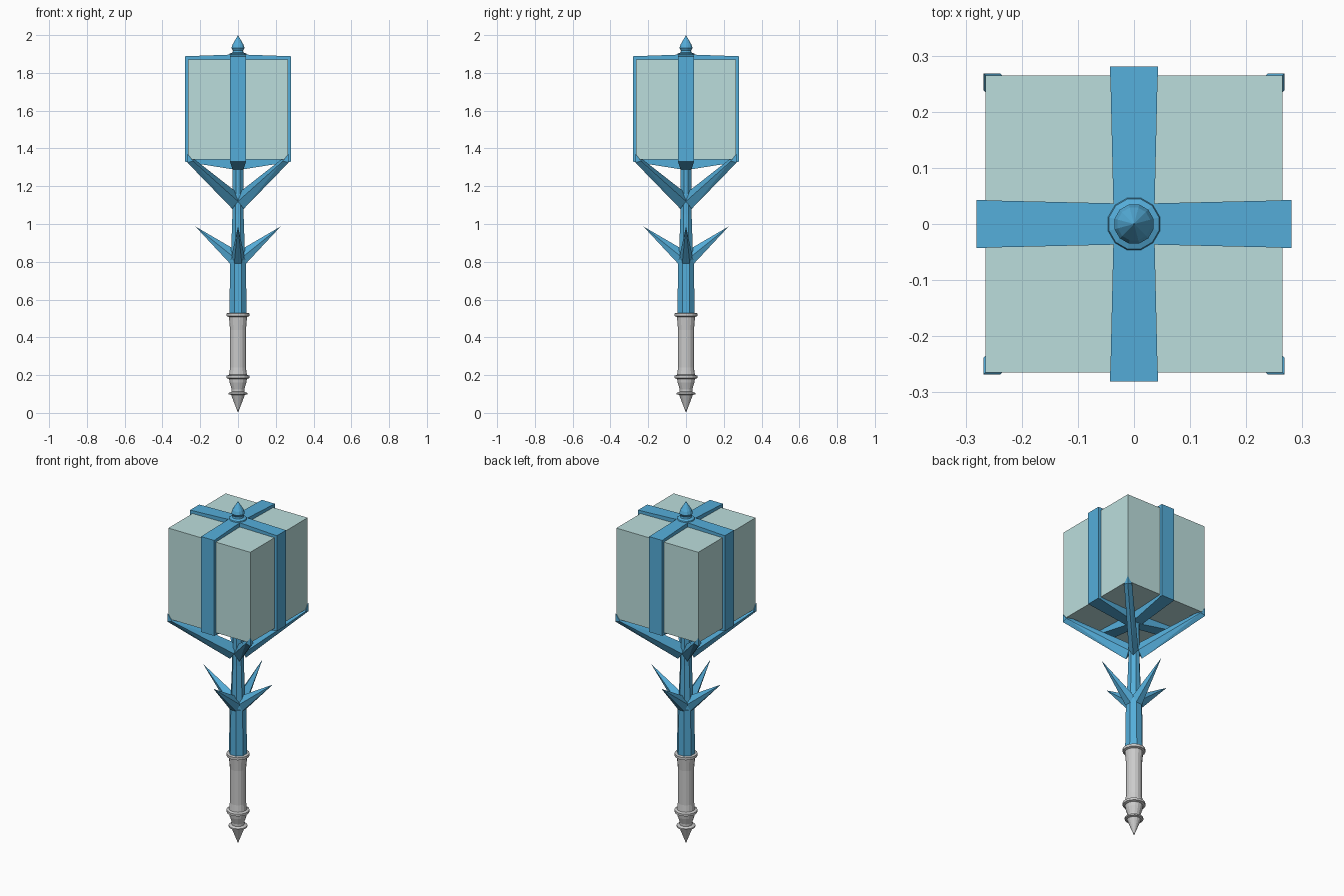
import bpy, bmesh
from math import cos, sin, pi
from mathutils import Matrix, Vector

if "Cube" in bpy.data.objects:
    bpy.data.objects.remove(bpy.data.objects["Cube"])


def material(name, rgb):
    m = bpy.data.materials.new(name)
    m.diffuse_color = (*rgb, 1)
    m.use_nodes = True
    m.node_tree.nodes["Principled BSDF"].inputs["Base Color"].default_value = m.diffuse_color
    return m


BLUE = material("blue_metal", (0.09, 0.42, 0.70))
GLASS = material("pale_glass", (0.50, 0.73, 0.72))


def finish(name, bm, mat=None):
    bmesh.ops.recalc_face_normals(bm, faces=bm.faces[:])
    me = bpy.data.meshes.new(name)
    bm.to_mesh(me)
    bm.free()
    ob = bpy.data.objects.new(name, me)
    bpy.context.collection.objects.link(ob)
    if mat:
        me.materials.append(mat)
    return ob


def lathe(name, profile, sides, mat=None):
    """Stack rings of (radius, z); zero radius makes a point, open ends are capped."""
    bm = bmesh.new()
    rings = []
    for r, z in profile:
        n = sides if r > 0 else 1
        angles = [2 * pi * (i + 0.5) / sides for i in range(n)]
        rings.append([bm.verts.new((r * cos(a), r * sin(a), z)) for a in angles])
    for a, b in zip(rings, rings[1:]):
        for i in range(sides):
            j = (i + 1) % sides
            quad = [a[i % len(a)], a[j % len(a)], b[j % len(b)], b[i % len(b)]]
            bm.faces.new(list(dict.fromkeys(quad)))
    for ring in (rings[0], rings[-1]):
        if len(ring) > 1:
            bm.faces.new(ring)
    return finish(name, bm, mat)


def four_hulls(name, pieces, mat):
    """Convex pieces, repeated four times around the z axis."""
    bm = bmesh.new()
    for k in range(4):
        rot = Matrix.Rotation(k * pi / 2, 3, 'Z')
        for pts in pieces:
            verts = [bm.verts.new(rot @ Vector(p)) for p in pts]
            bmesh.ops.convex_hull(bm, input=verts)
    bmesh.ops.dissolve_limit(bm, angle_limit=0.01, verts=bm.verts[:], edges=bm.edges[:])
    return finish(name, bm, mat)


def strap(x0, w0, zlo0, zhi0, x1, w1, zlo1, zhi1):
    return [(x, s * w, z) for x, w, lo, hi in ((x0, w0, zlo0, zhi0), (x1, w1, zlo1, zhi1))
            for s in (-1, 1) for z in (lo, hi)]


# Grey handle with pommel point and collars
lathe("handle", [
    (0, 0), (0.037, 0.095), (0.05, 0.098), (0.05, 0.106), (0.034, 0.112),
    (0.034, 0.125), (0.045, 0.16), (0.048, 0.18), (0.061, 0.184), (0.061, 0.197),
    (0.048, 0.202), (0.043, 0.24), (0.043, 0.44), (0.049, 0.508),
    (0.061, 0.512), (0.061, 0.527), (0.045, 0.53)], 16)

# Blue shaft, lower sleeve and tapering upper stem
lathe("shaft_sleeve", [(0.049, 0.528), (0.047, 0.68), (0.045, 0.795)], 8, BLUE)
lathe("shaft_stem", [(0.042, 0.79), (0.032, 1.05), (0.03, 1.30)], 8, BLUE)

# Four pointed leaves
four_hulls("leaves", [[
    (0.226, 0, 0.987), (0.042, 0.02, 0.79), (0.042, -0.02, 0.79),
    (0.03, 0.034, 0.83), (0.03, -0.034, 0.83), (0.025, 0, 0.87)]], BLUE)

# Four diagonal arms gripping the lower corners of the block
c = 0.268
four_hulls("corner_arms", [[
    (c, c, 1.372), (c, c, 1.325), (0.238, c, 1.333), (c, 0.238, 1.333),
    (0.03, 0.03, 1.08), (0.036, 0, 1.12), (0, 0.036, 1.12), (0.01, 0.01, 1.17)]], BLUE)

# Pale block
bm = bmesh.new()
bmesh.ops.create_cube(bm, size=0.53, matrix=Matrix.Translation((0, 0, 1.607)))
finish("block", bm, GLASS)

# Straps over the top, sides and bottom
four_hulls("straps", [
    strap(0.262, 0.0425, 1.33, 1.888, 0.281, 0.0425, 1.33, 1.888),
    strap(0, 0.036, 1.868, 1.898, 0.281, 0.0425, 1.868, 1.888),
    strap(0, 0.028, 1.285, 1.344, 0.281, 0.0425, 1.33, 1.344)], BLUE)

# Finial
lathe("finial", [(0.05, 1.89), (0.046, 1.902), (0.03, 1.908), (0.028, 1.918),
                 (0.036, 1.932), (0.03, 1.95), (0, 2.0)], 12, BLUE)
